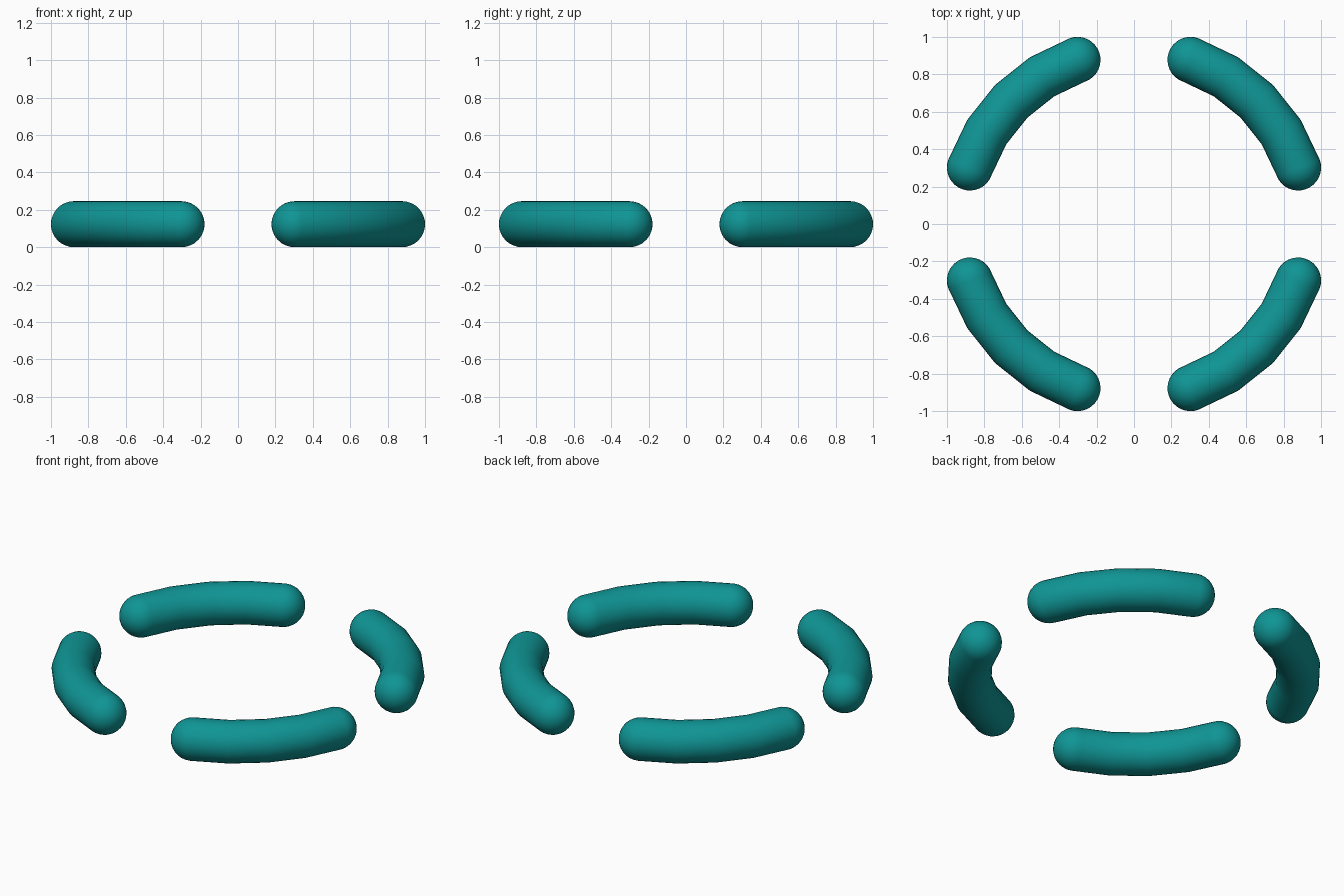
import bpy, bmesh
from math import sin, cos, pi, radians
from mathutils import Vector

if "Cube" in bpy.data.objects:
    bpy.data.objects.remove(bpy.data.objects["Cube"])

PATH_R = 0.928     # radius of the circle the tubes follow
TUBE_R = 0.123
START, END = radians(19), radians(71)
STEPS, SIDES, CAP = 4, 32, 8

teal = bpy.data.materials.new("teal")
teal.diffuse_color = (0.005, 0.30, 0.30, 1)
teal.use_nodes = True
teal.node_tree.nodes["Principled BSDF"].inputs["Base Color"].default_value = teal.diffuse_color


def curved_capsule(name, turn):
    # Stations: (angle, offset along tangent, ring radius)
    stations = []
    for i in range(1, CAP):
        t = pi / 2 * i / CAP
        stations.append((START, -TUBE_R * cos(t), TUBE_R * sin(t)))
    for i in range(STEPS + 1):
        stations.append((START + (END - START) * i / STEPS, 0, TUBE_R))
    for i in range(CAP - 1, 0, -1):
        t = pi / 2 * i / CAP
        stations.append((END, TUBE_R * cos(t), TUBE_R * sin(t)))

    def point(angle, along, out, up):
        a = angle + turn
        radial, tangent = Vector((cos(a), sin(a), 0)), Vector((-sin(a), cos(a), 0))
        return radial * (PATH_R + out) + tangent * along + Vector((0, 0, TUBE_R + up))

    bm = bmesh.new()
    rings = [[bm.verts.new(point(a, d, r * cos(2 * pi * k / SIDES), r * sin(2 * pi * k / SIDES)))
              for k in range(SIDES)] for a, d, r in stations]
    for r0, r1 in zip(rings, rings[1:]):
        for k in range(SIDES):
            n = (k + 1) % SIDES
            bm.faces.new((r0[k], r0[n], r1[n], r1[k]))
    # Rounded tips
    for ring, a, d in ((rings[0], START, -TUBE_R), (rings[-1], END, TUBE_R)):
        tip = bm.verts.new(point(a, d, 0, 0))
        for k in range(SIDES):
            bm.faces.new((ring[k], ring[(k + 1) % SIDES], tip))
    bmesh.ops.recalc_face_normals(bm, faces=bm.faces)
    for f in bm.faces:
        f.smooth = True
    mesh = bpy.data.meshes.new(name)
    bm.to_mesh(mesh)
    bm.free()
    mesh.materials.append(teal)
    bpy.context.collection.objects.link(bpy.data.objects.new(name, mesh))


# Four quarter arcs around the centre
for i, side in enumerate(("back_right", "back_left", "front_left", "front_right")):
    curved_capsule(side + "_arc", i * pi / 2)
